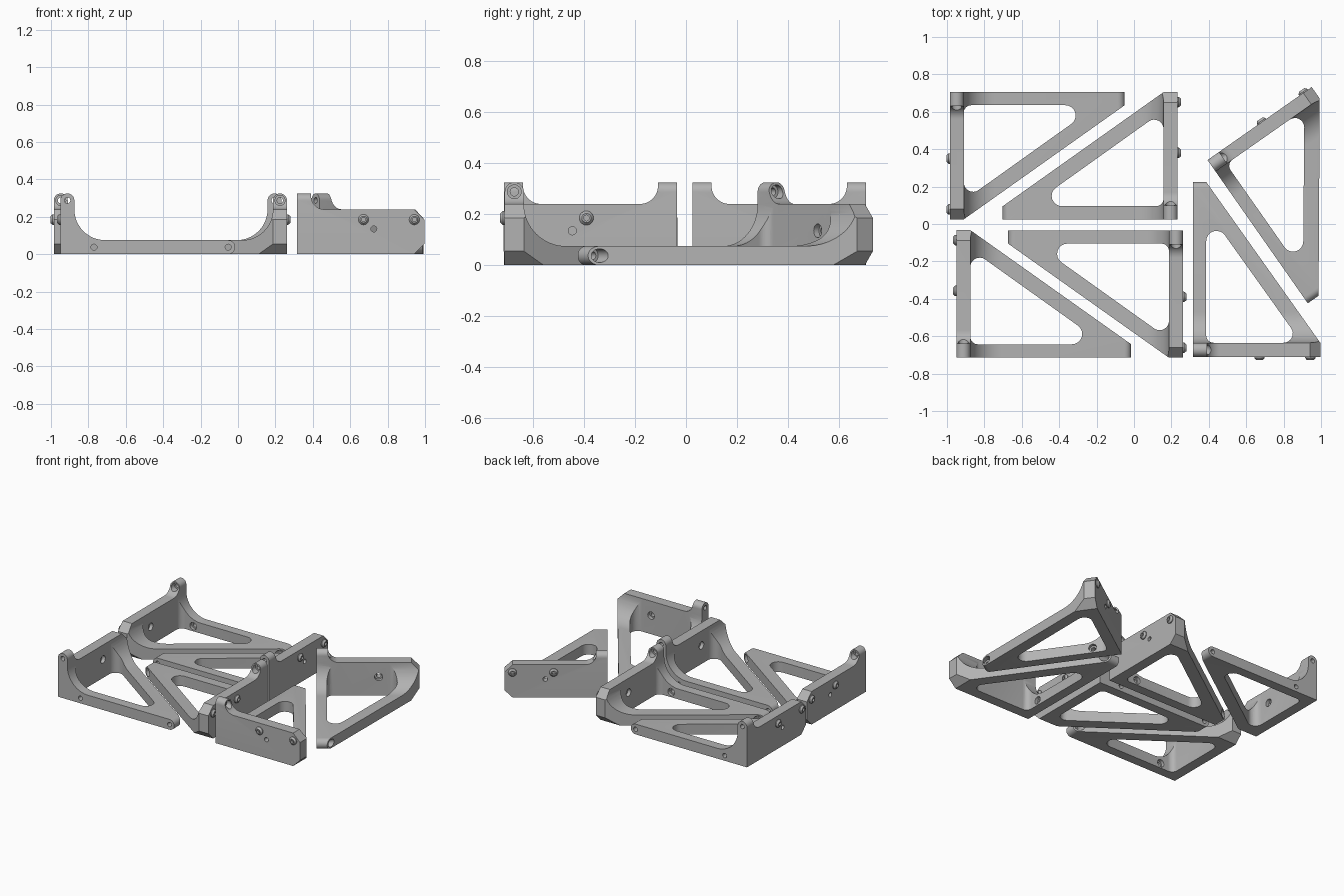
import bpy, bmesh, math
from mathutils import Matrix, Vector

if "Cube" in bpy.data.objects:
    bpy.data.objects.remove(bpy.data.objects["Cube"])

grey = bpy.data.materials.new("plain grey")
grey.diffuse_color = (0.45, 0.45, 0.45, 1)
grey.use_nodes = True
grey.node_tree.nodes["Principled BSDF"].inputs["Base Color"].default_value = grey.diffuse_color


def arc(cx, cy, r, a0, a1, n=12):
    return [(cx + r * math.cos(math.radians(a0 + (a1 - a0) * i / n)),
             cy + r * math.sin(math.radians(a0 + (a1 - a0) * i / n))) for i in range(n + 1)]


def rounded(corners, radii, n=8):
    """Convex counter-clockwise polygon with rounded corners."""
    out = []
    for i, r in enumerate(radii):
        p = Vector(corners[i])
        a = (Vector(corners[i - 1]) - p).normalized()
        b = (Vector(corners[(i + 1) % len(corners)]) - p).normalized()
        half = a.angle(b) / 2
        c = p + (a + b).normalized() * r / math.sin(half)
        t0, t1 = p + a * r / math.tan(half) - c, p + b * r / math.tan(half) - c
        s = math.degrees(math.atan2(t0.y, t0.x))
        e = math.degrees(math.atan2(t1.y, t1.x))
        out += arc(c.x, c.y, r, s, s + (e - s) % 360, n)
    return out


def make_object(name, bm):
    bmesh.ops.recalc_face_normals(bm, faces=bm.faces)
    me = bpy.data.meshes.new(name)
    bm.to_mesh(me)
    bm.free()
    me.materials.append(grey)
    ob = bpy.data.objects.new(name, me)
    bpy.context.collection.objects.link(ob)
    return ob


def prism(name, pts, axis, lo, hi):
    """Extrude a 2D profile along the given axis."""
    def place(p, t):
        return {'x': (t, p[0], p[1]), 'y': (p[0], t, p[1]), 'z': (p[0], p[1], t)}[axis]
    bm = bmesh.new()
    f = bm.faces.new([bm.verts.new(place(p, lo)) for p in pts])
    ext = bmesh.ops.extrude_face_region(bm, geom=[f])
    d = Vector(place((0, 0), hi - lo))
    bmesh.ops.translate(bm, verts=[v for v in ext['geom'] if isinstance(v, bmesh.types.BMVert)], vec=d)
    return make_object(name, bm)


def hole(c, r, axis, lo, hi):
    return prism("hole_cutter", arc(c[0], c[1], r, 0, 345, 23), axis, lo, hi)


T, B, H, L = 0.075, 0.07, 0.24, 0.68      # wall and bar thickness, wall height and length
END, R = 0.935, 0.0375                    # bar length, lug radius

# Plan outline with the sloping brace edge
body = prism("bracket", [(-.1, 0), (1.1, 0), (1.1, B), (END, B), (T, L), (T, .8), (-.1, .8)], 'z', -.1, .5)

# Side profile: rounded bar end, large fillet, rounded lug
side = [(0, 0), (END - R, 0)] + arc(END - R, R, R, -90, 90)[1:]
side += arc(T + .165, H, .165, 270, 180, 16) + arc(R, .325 - R, R, 0, 180, 16)
# Wall profile: lug, small fillet, chamfered far end
wall = [(-.1, -.1), (.525, -.1), (L, .055), (L, H - .055), (L - .055, H)]
wall += arc(T + .07, H + .07, .07, 270, 180) + [(T, .4), (-.1, .4)]

# Triangular opening between wall, bar and brace
opening = rounded([(T, B), (.79, B), (T, .58)], [.04, .055, .05])

cuts = [(prism("side_cutter", side, 'y', -.2, .9), 'INTERSECT'),
        (prism("wall_cutter", wall, 'x', -.2, 1.2), 'INTERSECT'),
        (prism("opening_cutter", opening, 'z', -.2, .6), 'DIFFERENCE')]
# Screw holes with counterbores on the inner side
for c in ((R, .325 - R), (.18, R), (END - R, R)):
    cuts.append((hole(c, .016, 'y', -.05, .1), 'DIFFERENCE'))
    cuts.append((hole(c, .027, 'y', .047, .13), 'DIFFERENCE'))
cuts.append((hole((.41, .135), .016, 'x', -.05, .1), 'DIFFERENCE'))
cuts.append((hole((.41, .135), .027, 'x', .05, .12), 'DIFFERENCE'))
for ob, op in cuts:
    m = body.modifiers.new("cut", 'BOOLEAN')
    m.operation, m.object, m.solver = op, ob, 'EXACT'
bpy.context.view_layer.update()
master = bpy.data.meshes.new_from_object(body.evaluated_get(bpy.context.evaluated_depsgraph_get()))
for ob in [body] + [c[0] for c in cuts]:
    bpy.data.objects.remove(ob)

# Locating pin: tapered boss with a recessed centre
bm = bmesh.new()
ring = [bm.verts.new((x, r, 0)) for r, x in
        ((.028, .004), (.028, -.006), (.018, -.018), (.011, -.018), (.011, -.002), (0, -.002))]
edges = [bm.edges.new(p) for p in zip(ring, ring[1:])]
bmesh.ops.spin(bm, geom=ring + edges, cent=(0, 0, 0), axis=(1, 0, 0), angle=2 * math.pi, steps=24)
bmesh.ops.remove_doubles(bm, verts=bm.verts, dist=1e-4)
pin_ob = make_object("pin", bm)
pin = pin_ob.data
bpy.data.objects.remove(pin_ob)


def place(name, mesh, mat):
    me = mesh.copy()
    me.transform(mat)
    if mat.determinant() < 0:
        me.flip_normals()
    me.materials.clear()
    me.materials.append(grey)
    for p in me.polygons:
        p.material_index = 0
    ob = bpy.data.objects.new(name, me)
    bpy.context.collection.objects.link(ob)
    bpy.ops.object.select_all(action='DESELECT')
    ob.select_set(True)
    bpy.context.view_layer.objects.active = ob
    bpy.ops.object.shade_smooth_by_angle(angle=math.radians(25))


# Six brackets: corner position, bar direction, wall direction
s, c = math.sin(math.radians(35)), math.cos(math.radians(35))
layout = {"back_left": ((-.985, .705), (1, 0), (0, -1)),
          "back_middle": ((.233, .025), (-1, 0), (0, 1)),
          "front_left": ((-.95, -.713), (1, 0), (0, 1)),
          "front_middle": ((.262, -.035), (-1, 0), (0, -1)),
          "front_right": ((.316, -.71), (0, 1), (1, 0)),
          "back_right": ((.393, .342), (s, -c), (c, s))}
for key, (o, u, v) in layout.items():
    mat = Matrix(((u[0], v[0], 0, o[0]), (u[1], v[1], 0, o[1]), (0, 0, 1, 0), (0, 0, 0, 1)))
    place(key + "_bracket", master, mat)
    for i, along in enumerate((.355, .627)):
        place(f"{key}_pin_{i + 1}", pin, mat @ Matrix.Translation((0, along, .185)))
